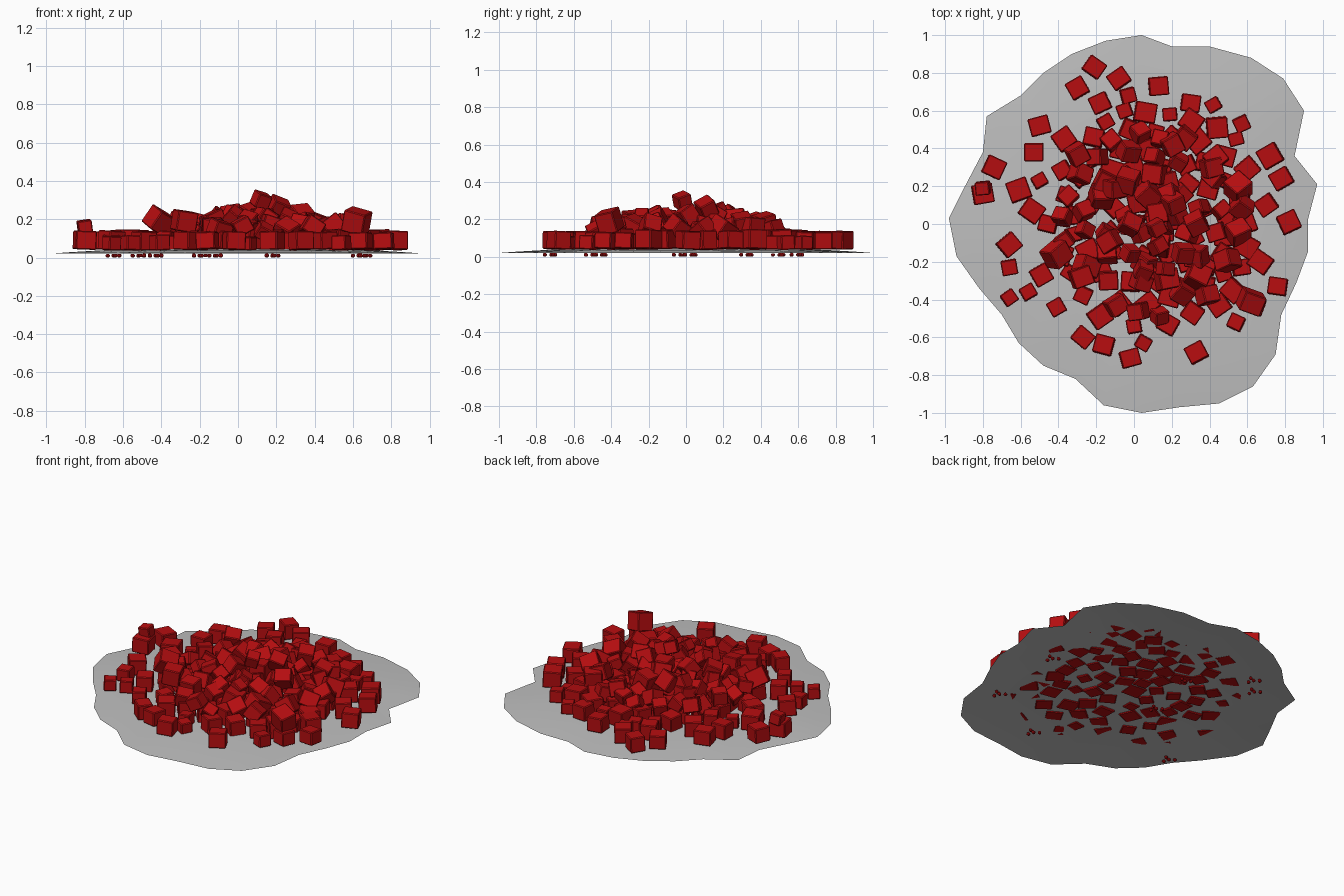
import bpy
import bmesh
import random
from math import radians, hypot
from mathutils import Matrix, Euler, Vector

random.seed(7)
if "Cube" in bpy.data.objects:
    bpy.data.objects.remove(bpy.data.objects["Cube"], do_unlink=True)


def make_material(name, colour):
    mat = bpy.data.materials.new(name)
    mat.use_nodes = True
    mat.diffuse_color = colour
    mat.node_tree.nodes["Principled BSDF"].inputs["Base Color"].default_value = colour
    return mat


red = make_material("block red", (0.46, 0.004, 0.005, 1))
grey = make_material("sheet grey", (0.52, 0.52, 0.52, 1))


def make_object(name, bm, mat):
    mesh = bpy.data.meshes.new(name)
    bm.to_mesh(mesh)
    bm.free()
    mesh.materials.append(mat)
    obj = bpy.data.objects.new(name, mesh)
    bpy.context.collection.objects.link(obj)
    return obj


def add_block(bm, place, size, turn, tilt=(0, 0)):
    """One slightly uneven block, turned about z and tilted, in degrees."""
    spin = Euler((radians(tilt[0]), radians(tilt[1]), radians(turn))).to_matrix().to_4x4()
    shape = Matrix.Diagonal((size, size * random.uniform(0.88, 1), size * random.uniform(0.85, 1), 1))
    bmesh.ops.create_cube(bm, size=1, matrix=Matrix.Translation(place) @ spin @ shape)


def finish_blocks(name, bm):
    obj = make_object(name, bm, red)
    bevel = obj.modifiers.new("Worn edges", "BEVEL")
    bevel.width = 0.005
    bevel.segments = 1
    return obj


# Ground sheet: a ragged outline rising in rings to a low dome
outline = [(.04, 1), (-.15, .97), (-.33, .9), (-.48, .8), (-.6, .68), (-.78, .57), (-.8, .38),
           (-.9, .19), (-.98, .03), (-.94, -.17), (-.82, -.34), (-.7, -.48), (-.61, -.63),
           (-.48, -.75), (-.31, -.82), (-.16, -.96), (.04, -1), (.24, -.97), (.45, -.95),
           (.63, -.86), (.75, -.69), (.78, -.48), (.86, -.31), (.92, -.15), (.92, .02),
           (.97, .21), (.85, .36), (.9, .6), (.79, .77), (.62, .88), (.4, .94), (.2, .94)]
bm = bmesh.new()
rings = []
for step in (1, .9, .75, .55, .3):
    height = .02 + .028 * (1 - step ** 3)
    rings.append([bm.verts.new((x * step, y * step, height)) for x, y in outline])
count = len(outline)
for outer, inner in zip(rings, rings[1:]):
    for i in range(count):
        j = (i + 1) % count
        bm.faces.new((outer[i], outer[j], inner[j], inner[i]))
bm.faces.new(rings[-1])
for face in bm.faces:
    face.smooth = True
make_object("ground_sheet", bm, grey)

# Scattered blocks lying on the sheet: x, y, turn
large = [(-.21, .83, -35), (-.08, .77, 35), (-.3, .72, 30), (.13, .73, 5), (.06, .59, -10),
         (.3, .64, -8), (-.5, .52, 15), (-.53, .38, 0), (-.74, .3, -25), (-.8, .16, 10),
         (-.61, .18, 20), (-.37, .45, 35), (-.54, .07, -35), (-.66, -.11, 40), (-.49, -.27, 30),
         (-.27, -.6, -40), (-.16, -.64, -15), (-.02, -.71, 15), (-.18, -.49, 35),
         (-.08, -.42, 40), (.18, -.53, -30), (.33, -.68, 28), (.19, -.38, -15),
         (.31, -.47, -35), (.45, -.43, 35), (.64, -.43, -20), (.76, -.33, -8), (.67, -.2, -35),
         (.82, .01, 25), (.78, .24, 30), (.72, .36, 30), (.7, .1, 35), (.6, .29, 40),
         (.48, .36, -15), (.44, .51, 5), (.59, 0, 20), (-.18, .64, 25)]
small = [(-.03, .68, 15), (.42, .63, 30), (-.66, -.23, 10), (-.66, -.39, 35), (-.56, -.36, 30),
         (-.41, -.44, 30), (0, -.54, 10), (.05, -.63, -30), (.54, -.52, -25), (.57, .53, 25),
         (.19, .58, 5), (-.05, .6, 20), (-.15, .54, 30), (.54, .45, 15), (-.5, .23, 30)]
bm = bmesh.new()
taken = []
for blocks, low, high in ((large, .1, .115), (small, .075, .085)):
    for x, y, turn in blocks:
        size = random.uniform(low, high)
        add_block(bm, (x, y, .036 + size / 2), size, turn, (random.uniform(-3, 3), random.uniform(-3, 3)))
        taken.append(Vector((x, y)))
finish_blocks("scattered_blocks", bm)


def fill_layer(name, total, reach, height, gap, lean):
    """Fill an oval of the heap with blocks kept apart by the gap."""
    bm = bmesh.new()
    placed = []
    for attempt in range(4000):
        if len(placed) == total:
            break
        x, y = random.uniform(-reach, reach), random.uniform(-reach, reach)
        spot = Vector((x + .11, y + .01))
        others = placed + (taken if lean < 10 else [])
        if hypot(x, y) > reach or any((spot - other).length < gap for other in others):
            continue
        placed.append(spot)
        size = random.uniform(.078, .118)
        tilt = (random.uniform(-lean, lean), random.uniform(-lean, lean))
        z = height + (size / 2 if lean < 10 else random.uniform(-.015, .015))
        add_block(bm, (spot.x, spot.y, z), size, random.uniform(-45, 45), tilt)
    finish_blocks(name, bm)


# Heap, from the bottom layer up
fill_layer("bottom_blocks", 80, .57, .036, .098, 4)
fill_layer("middle_blocks", 50, .5, .15, .1, 35)
fill_layer("upper_blocks", 13, .27, .205, .11, 40)

# Blocks that stand out of the heap: place, size, turn, tilt
bm = bmesh.new()
for place, size, turn, tilt in [((.12, -.02, .3), .08, 30, (20, 15)),
                                ((.21, .11, .26), .1, 25, (30, 20)),
                                ((.62, -.41, .19), .12, -20, (12, 15)),
                                ((-.41, -.16, .19), .12, 40, (25, 25)),
                                ((-.28, -.28, .19), .11, 20, (5, 8)),
                                ((-.1, .19, .2), .1, 10, (15, 35)),
                                ((-.3, .37, .18), .1, 30, (20, 10)),
                                ((-.15, .22, .15), .11, -25, (10, 10)),
                                ((.41, .3, .18), .1, 15, (10, 20)),
                                ((.2, .42, .18), .1, 30, (15, 10)),
                                ((-.8, .19, .16), .075, 5, (5, -8))]:
    add_block(bm, place, size, turn, tilt)
finish_blocks("peak_blocks", bm)

# Crumbs beneath the sheet, in small clusters
bm = bmesh.new()
for x, y in [(-.43, .6), (-.52, .5), (-.2, -.03), (.66, .03), (.63, -.5), (.18, -.72), (-.65, -.45), (-.12, .33)]:
    for dx, dy in ((0, 0), (.03, .01), (-.03, .02), (.01, -.035)):
        add_block(bm, (x + dx, y + dy, .01), .02, 20)
finish_blocks("crumbs", bm)
